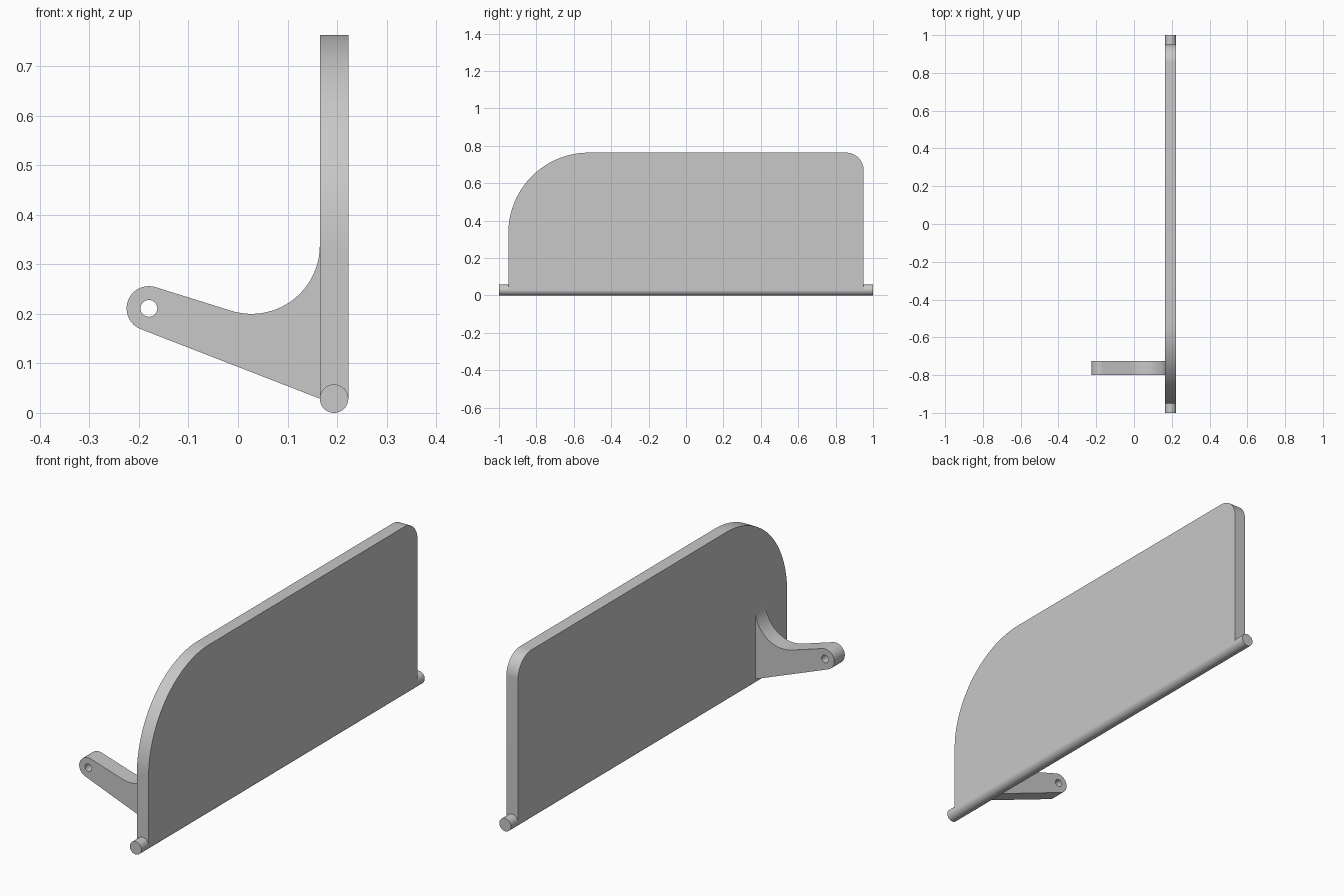
import bpy, bmesh
from math import cos, sin, pi, radians, atan2
from mathutils import Vector

cube = bpy.data.objects.get("Cube")
if cube:
    bpy.data.objects.remove(cube, do_unlink=True)

# Single grey finish
grey = bpy.data.materials.new("plain grey")
grey.use_nodes = True
colour = (0.58, 0.58, 0.58, 1)
grey.diffuse_color = colour
grey.node_tree.nodes["Principled BSDF"].inputs["Base Color"].default_value = colour


def arc(cx, cy, r, start, end, steps=24):
    """Points along an arc, angles in radians."""
    angles = [start + (end - start) * i / steps for i in range(steps + 1)]
    return [(cx + r * cos(a), cy + r * sin(a)) for a in angles]


def extrude_profile(name, loops, place, depth):
    """Fill an outline (later loops are holes) and extrude it along depth."""
    bm = bmesh.new()
    edges = []
    for loop in loops:
        verts = [bm.verts.new(place(*p)) for p in loop]
        edges += [bm.edges.new((v, verts[i - 1])) for i, v in enumerate(verts)]
    if len(loops) == 1:
        bm.faces.new(verts)
    else:
        bmesh.ops.triangle_fill(bm, edges=edges, use_beauty=True)
    ext = bmesh.ops.extrude_face_region(bm, geom=bm.faces[:], use_keep_orig=True)
    moved = [g for g in ext["geom"] if isinstance(g, bmesh.types.BMVert)]
    bmesh.ops.translate(bm, verts=moved, vec=Vector(depth))
    bmesh.ops.recalc_face_normals(bm, faces=bm.faces[:])
    mesh = bpy.data.meshes.new(name)
    bm.to_mesh(mesh)
    bm.free()
    obj = bpy.data.objects.new(name, mesh)
    bpy.context.collection.objects.link(obj)
    finish(obj)


def finish(obj):
    obj.data.materials.append(grey)
    bpy.ops.object.select_all(action="DESELECT")
    obj.select_set(True)
    bpy.context.view_layer.objects.active = obj
    bpy.ops.object.shade_smooth_by_angle(angle=radians(30))


ROD_R = 0.0288
ROD_X = 0.194
FACE_X = ROD_X - ROD_R      # plate face that carries the arm
TOP, HALF = 0.763, 0.95

# Flap plate: big rounded front corner, small rounded rear corner
big, small = 0.43, 0.095
outline = [(-HALF, ROD_R), (HALF, ROD_R)]
outline += arc(HALF - small, TOP - small, small, 0, pi / 2, 16)
outline += arc(-HALF + big, TOP - big, big, pi / 2, pi, 40)
extrude_profile("flap_plate", [outline],
                lambda y, z: (FACE_X, y, z), (2 * ROD_R, 0, 0))

# Hinge rod along the lower edge
bpy.ops.mesh.primitive_cylinder_add(vertices=48, radius=ROD_R, depth=2,
                                    location=(ROD_X, 0, ROD_R),
                                    rotation=(pi / 2, 0, 0))
rod = bpy.context.object
rod.name = "hinge_rod"
finish(rod)

# Lever arm: rounded eye end, straight sides, fillet running up the plate
eye = (-0.18, 0.211)
fillet = 0.138
up = atan2(0.953, 0.303)            # direction square to the upper side
down = atan2(-0.93, -0.362) + 2 * pi  # direction square to the lower side
root_x = FACE_X + 0.015
arm = arc(*eye, 0.045, up, down)
arm += [(FACE_X, ROD_R), (root_x, ROD_R), (root_x, 0.338)]
arm += arc(FACE_X - fillet, 0.338, fillet, 0, up - pi, 32)
hole = arc(*eye, 0.017, 0, 2 * pi, 32)[:-1]
extrude_profile("lever_arm", [arm, hole],
                lambda x, z: (x, -0.8, z), (0, 0.075, 0))
